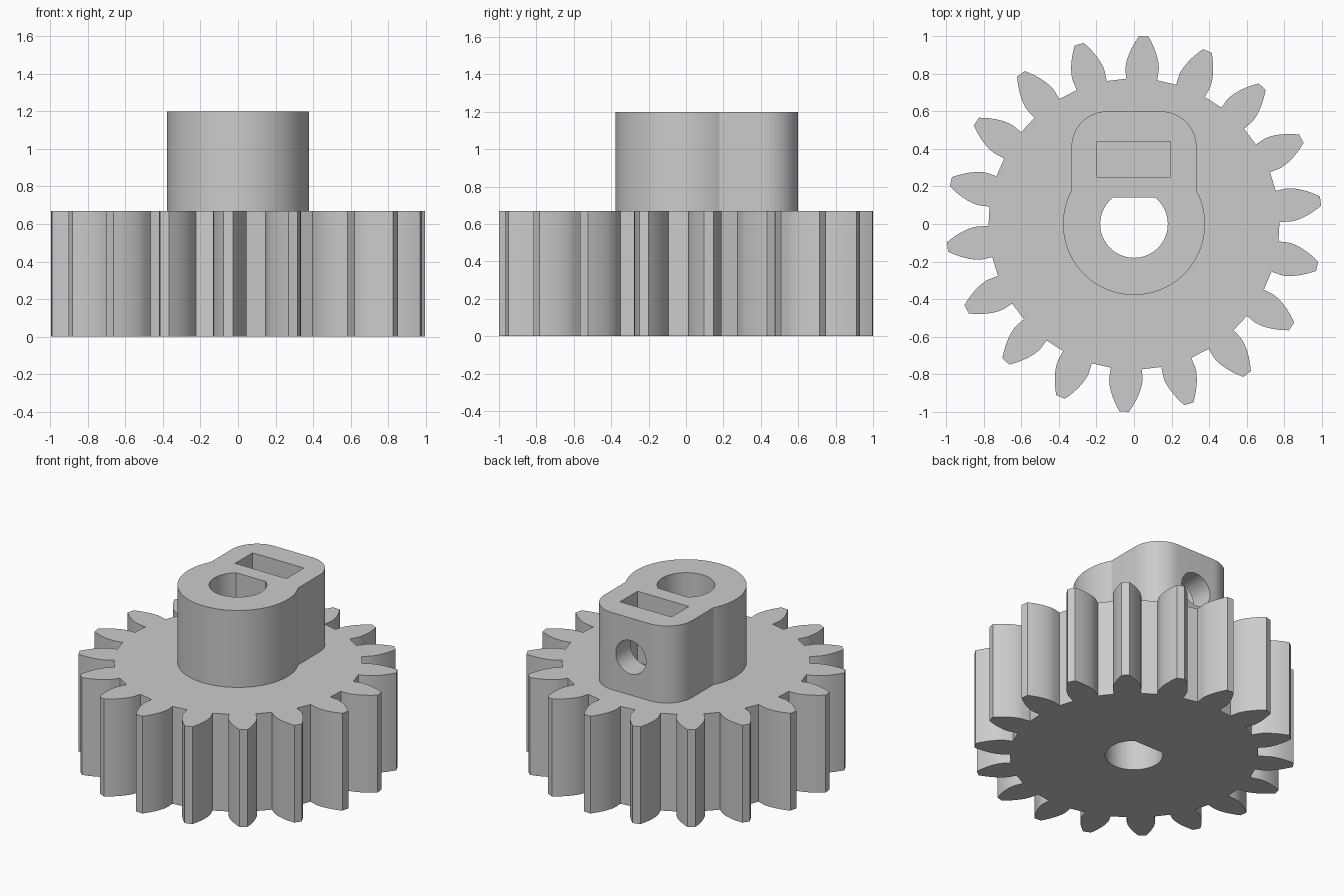
import bpy, bmesh, math
from math import sin, cos, pi, radians

if "Cube" in bpy.data.objects:
    bpy.data.objects.remove(bpy.data.objects["Cube"])

grey = bpy.data.materials.new("plain grey")
grey.diffuse_color = (0.6, 0.6, 0.6, 1)
grey.use_nodes = True
grey.node_tree.nodes["Principled BSDF"].inputs["Base Color"].default_value = grey.diffuse_color


def arc(cx, cy, r, a0, a1, n):
    """Points on an arc, angles in degrees."""
    return [(cx + r * cos(radians(a0 + (a1 - a0) * i / n)),
             cy + r * sin(radians(a0 + (a1 - a0) * i / n))) for i in range(n + 1)]


def prism(name, pts, z0, z1):
    """Extrude a counter-clockwise outline from z0 to z1."""
    bm = bmesh.new()
    face = bm.faces.new([bm.verts.new((x, y, z0)) for x, y in pts])
    top = bmesh.ops.extrude_face_region(bm, geom=[face])["geom"]
    bmesh.ops.translate(bm, vec=(0, 0, z1 - z0),
                        verts=[v for v in top if isinstance(v, bmesh.types.BMVert)])
    bmesh.ops.recalc_face_normals(bm, faces=bm.faces)
    mesh = bpy.data.meshes.new(name)
    bm.to_mesh(mesh)
    bm.free()
    mesh.materials.append(grey)
    ob = bpy.data.objects.new(name, mesh)
    bpy.context.collection.objects.link(ob)
    return ob


def combine(target, tool, operation):
    """Apply a boolean and delete the tool."""
    mod = target.modifiers.new(operation, 'BOOLEAN')
    mod.operation, mod.object, mod.solver = operation, tool, 'EXACT'
    bpy.context.view_layer.objects.active = target
    bpy.ops.object.modifier_apply(modifier=mod.name)
    bpy.data.objects.remove(tool)


# Involute gear wheel
TEETH, PITCH, ROOT, TIP = 18, 0.9, 0.775, 1.001
PRESSURE, BACKLASH = radians(23), 0.003
BASE = PITCH * cos(PRESSURE)


def inv(a):
    return math.tan(a) - a


def half_angle(r):
    a = math.acos(min(1, BASE / r))
    return pi / (2 * TEETH) + inv(PRESSURE) - inv(a) - BACKLASH


radii = [ROOT] + [BASE + (TIP - BASE) * i / 8 for i in range(9)]
flank = [(r, half_angle(r)) for r in radii]
outline = []
for k in range(TEETH):
    mid = radians(7) + k * 2 * pi / TEETH
    outline += [(r * cos(mid - h), r * sin(mid - h)) for r, h in flank]
    outline += [(r * cos(mid + h), r * sin(mid + h)) for r, h in reversed(flank)]
gear = prism("gear_wheel", outline, 0, 0.67)

# Round hub with a rounded boss for the set screw
R, W, BACK, FILLET = 0.378, 0.333, 0.6, 0.19
join = math.degrees(math.acos(W / R))
hub = prism("hub",
            arc(0, 0, R, 180 - join, 360 + join, 72)
            + arc(W - FILLET, BACK - FILLET, FILLET, 0, 90, 16)
            + arc(FILLET - W, BACK - FILLET, FILLET, 90, 180, 16), 0.3, 1.2)
combine(gear, hub, 'UNION')

# D-shaped shaft bore through everything
flat = math.degrees(math.asin(0.14 / 0.18))
bore = prism("bore_cutter", arc(0, 0, 0.18, 180 - flat, 360 + flat, 56), -0.1, 1.3)
combine(gear, bore, 'DIFFERENCE')

# Screw hole from the back face to the bore
screw = prism("screw_cutter", arc(0, 0, 0.115, 0, 352.5, 47), 0.05, 0.8)
screw.rotation_euler.x = -pi / 2
screw.location.z = 0.93
bpy.context.view_layer.update()
combine(gear, screw, 'DIFFERENCE')

# Nut slot open at the top
slot = prism("slot_cutter", [(-0.197, 0.25), (0.194, 0.25), (0.194, 0.44), (-0.197, 0.44)], 0.71, 1.3)
combine(gear, slot, 'DIFFERENCE')

gear.name = "gear_with_hub"
bpy.ops.object.select_all(action='DESELECT')
gear.select_set(True)
bpy.context.view_layer.objects.active = gear
bpy.ops.object.shade_smooth_by_angle(angle=radians(25))
